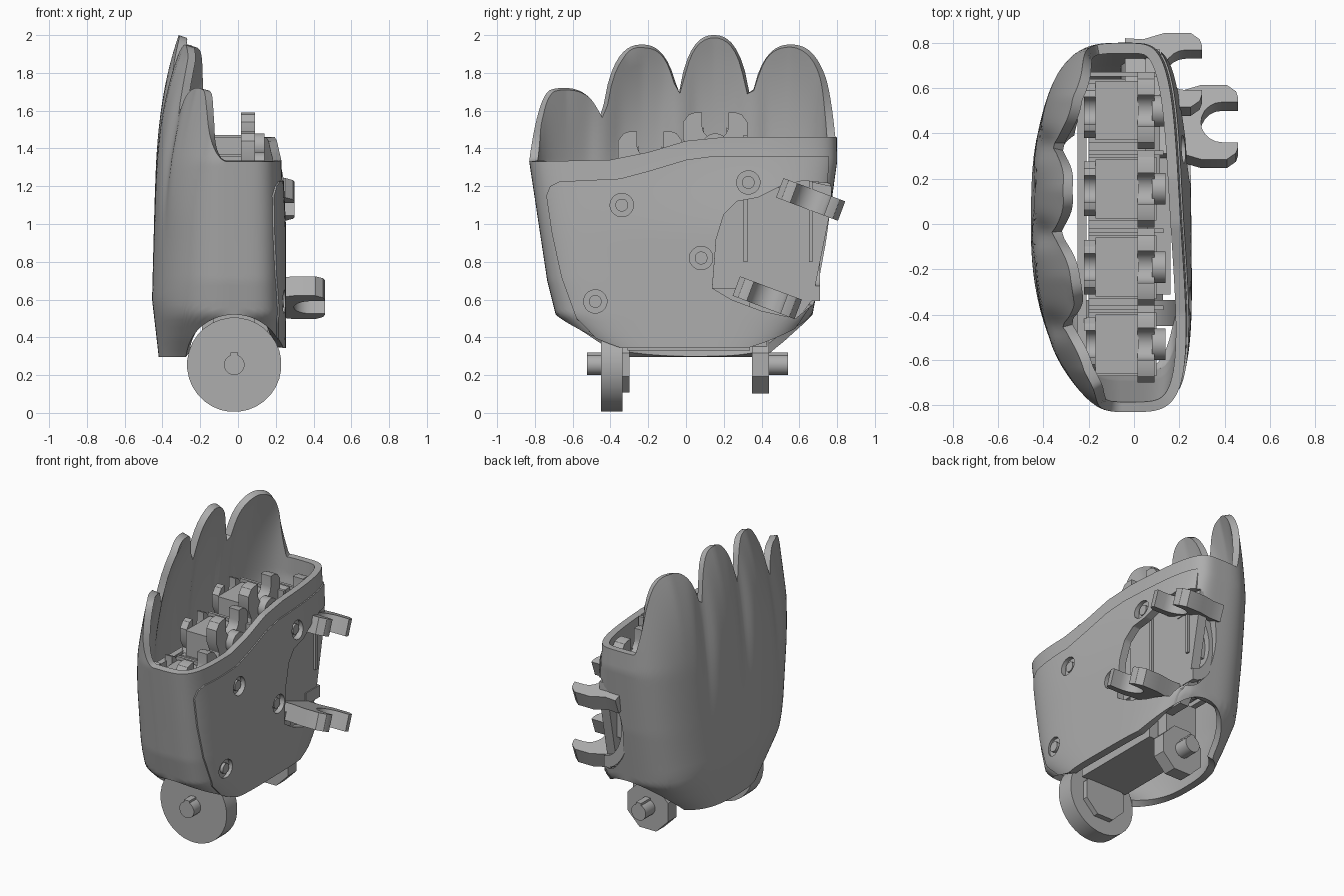
import bpy, bmesh, math
from mathutils import Matrix, Vector

if "Cube" in bpy.data.objects:
    bpy.data.objects.remove(bpy.data.objects["Cube"])

grey = bpy.data.materials.new("mid_grey")
grey.use_nodes = True
grey.diffuse_color = (0.42, 0.42, 0.42, 1)
grey.node_tree.nodes["Principled BSDF"].inputs["Base Color"].default_value = (0.42, 0.42, 0.42, 1)


def make(name, bm):
    mesh = bpy.data.meshes.new(name)
    bm.to_mesh(mesh)
    bm.free()
    mesh.materials.append(grey)
    obj = bpy.data.objects.new(name, mesh)
    bpy.context.collection.objects.link(obj)
    return obj


def prism(name, pts, axis, d0, d1, matrix=Matrix()):
    """Extrude a flat outline along an axis."""
    place = {"x": lambda p, d: (d, p[0], p[1]),
             "y": lambda p, d: (p[0], d, p[1]),
             "z": lambda p, d: (p[0], p[1], d)}[axis]
    bm = bmesh.new()
    low = [bm.verts.new(place(p, d0)) for p in pts]
    high = [bm.verts.new(place(p, d1)) for p in pts]
    bm.faces.new(low)
    bm.faces.new(high)
    for i in range(len(pts)):
        j = (i + 1) % len(pts)
        bm.faces.new((low[i], low[j], high[j], high[i]))
    bm.transform(matrix)
    bmesh.ops.recalc_face_normals(bm, faces=bm.faces)
    return make(name, bm)


def box(name, x, y, z):
    return prism(name, [(x[0], y[0]), (x[1], y[0]), (x[1], y[1]), (x[0], y[1])], "z", *z)


def disc(name, axis, center, r, d0, d1, sides=24, stretch=1):
    steps = [2 * math.pi * (i + 0.5) / sides for i in range(sides)]
    return prism(name, [(center[0] + r * math.cos(t), center[1] + stretch * r * math.sin(t))
                        for t in steps], axis, d0, d1)


def clevis(width, length, r, base):
    """Fork outline with rounded prongs, opening along its first coordinate."""
    c, h = length - 0.07, width / 2
    half = [(0, -base / 2), (c - 2 * r, -h + .03), (c - r, -h), (c + .02, -h),
            (length - .01, .03 - h), (length, .06 - h), (length, -r)]
    arc = [(c + r * math.cos(t), r * math.sin(t))
           for t in (-math.pi / 2 - math.pi * i / 10 for i in range(11))]
    return half + arc + [(a, -b) for a, b in reversed(half)]


def lerp(table, t):
    for (a, va), (b, vb) in zip(table, table[1:]):
        if t <= b:
            k = max(0, (t - a) / (b - a))
            return va + (vb - va) * k
    return table[-1][1]


def smooth(a, b, t):
    t = min(1, max(0, (t - a) / (b - a)))
    return t * t * (3 - 2 * t)


def finish(obj, angle=30):
    """Bake the modifiers, then smooth all but the sharp edges."""
    dg = bpy.context.evaluated_depsgraph_get()
    obj.data = bpy.data.meshes.new_from_object(obj.evaluated_get(dg))
    obj.modifiers.clear()
    bpy.ops.object.select_all(action="DESELECT")
    obj.select_set(True)
    bpy.context.view_layer.objects.active = obj
    bpy.ops.object.shade_smooth_by_angle(angle=math.radians(angle))


def cut(obj, cutter, operation="DIFFERENCE"):
    mod = obj.modifiers.new("cut", "BOOLEAN")
    mod.operation, mod.solver, mod.object = operation, "EXACT", cutter
    cutter.hide_render = True
    cutter.hide_viewport = True


# Hand shell: section limits by height, palm rim, finger guards and their tips
Y_LOW = [(.3, -.42), (.38, -.53), (.52, -.69), (.7, -.735), (.9, -.765), (1.33, -.83), (2, -.82)]
Y_HIGH = [(.3, .46), (.38, .55), (.52, .67), (.9, .74), (1.33, .8), (2, .79)]
X_BACK = [(.3, -.42), (.6, -.455), (1.2, -.44), (2, -.43)]
RIM = [(-.83, 1.33), (-.4, 1.34), (-.2, 1.38), (0, 1.44), (.2, 1.46), (.8, 1.46)]
FINGERS = [(-.65, .22, 1.72), (-.235, .215, 1.95), (.15, .205, 2.0), (.56, .23, 1.95)]
PEAKS = [(c, peak) for c, w, peak in FINGERS]
X_TIP = [(-.83, -.12), (-.65, -.22), (-.24, -.28), (.15, -.315), (.56, -.27), (.8, -.15)]
LEAN = [(-.65, 1.8), (-.24, 3)]
CX = -.05


def finger_top(y):
    best = lerp(RIM, y)
    for c, w, peak in FINGERS:
        d = abs(y - c) / w
        if d < 1:
            best = max(best, 1.38 + (peak - 1.38) * (1 - d ** 2.4) ** .42)
    return best


def surface(u, v, z):
    lo, hi = lerp(Y_LOW, z), lerp(Y_HIGH, z)
    y = (lo + hi) / 2 + v * (hi - lo) / 2
    if u > 0:
        k = smooth(.9, 1.5, z)
        palm = (.245 - .01 * y) * (1 - k) + (.205 - .055 * y) * k
        return Vector((CX + u * (palm - CX), y, z))
    groove = sum(math.exp(-((y - g) / .06) ** 2) for g in (-.45, -.04, .35))
    x = CX + u * (CX - lerp(X_BACK, z)) + .035 * -u * groove * smooth(.8, 1.6, z)
    lean = min(1, max(0, (z - 1) / (lerp(PEAKS, y) - 1))) ** lerp(LEAN, y) * smooth(0, .4, -u)
    return Vector((x + (lerp(X_TIP, y) - x) * lean, y, z))


def loft(name, thickness, offset, cols=240, rows=36):
    bm = bmesh.new()
    grid = []
    for i in range(cols):
        t = 2 * math.pi * i / cols
        c, s = math.cos(t), math.sin(t)
        n = 4.5 if c > 0 else (3 if s > 0 else 2.3)
        r = (abs(c) ** n + abs(s) ** n) ** (-1 / n)
        u, v = r * c, r * s
        y = surface(u, v, 1.5).y
        palm = smooth(-.58, -.02, u)
        top = lerp(RIM, y) * palm + finger_top(y) * (1 - palm)
        foot = surface(u, v, .45)
        bottom = max(.295 + .05 * smooth(.2, .8, u),
                     .25 + math.sqrt(max(0, .27 ** 2 - (foot.x + .02) ** 2)))
        grid.append([bm.verts.new(surface(u, v, bottom + (top - bottom) * j / rows))
                     for j in range(rows + 1)])
    for i in range(cols):
        a, b = grid[i], grid[(i + 1) % cols]
        for j in range(rows):
            bm.faces.new((a[j], b[j], b[j + 1], a[j + 1]))
    obj = make(name, bm)
    solid = obj.modifiers.new("wall", "SOLIDIFY")
    solid.thickness, solid.offset = thickness, offset
    return obj


shell = loft("hand_shell", .045, -1)

# Palm cover: a thin skin over the shell, trimmed to its outline
cover = loft("palm_cover", .04, -.6)
cover_outline = [(-.74, 1.15), (-.72, 1.2), (-.67, 1.225), (-.35, 1.24), (-.2, 1.28), (0, 1.34),
                 (.15, 1.36), (.76, 1.36), (.74, 1.1), (.71, .8), (.65, .55), (.56, .42),
                 (.45, .33), (-.35, .33), (-.47, .39), (-.58, .5), (-.66, .72), (-.71, .95)]
cut(cover, prism("cover_trim", cover_outline, "x", .12, .6), "INTERSECT")

# Thumb pocket, its floor and its opening through the side wall
pocket = [(.14, .66), (.16, .92), (.2, 1.05), (.27, 1.12), (.38, 1.14), (.5, 1.2), (.62, 1.23),
          (.9, 1.2), (.9, .62), (.7, .6), (.58, .5), (.4, .54), (.24, .6)]
cutters = [prism("pocket_cutter", pocket, "x", .1, .6),
           disc("side_opening_cutter", "y", (.13, .88), .17, .58, .95, 32, 1.85)]
prism("thumb_floor", [(.1, .48), (.1, 1.2), (.5, 1.26), (.77, 1.2), (.77, 1.1), (.67, .6),
                      (.58, .48)], "x", .05, .115)
arch = [(r * math.cos(t), r * math.sin(t)) for r, flip in ((.13, 1), (.18, -1))
        for t in (math.pi * (1 + flip * (i / 16 - .5)) for i in range(17))]
finish(prism("thumb_web", [(.12 + a, .88 + 1.6 * b) for a, b in arch], "y", .56, .71))

# Countersunk screws
for y, z in [(-.34, 1.1), (.33, 1.22), (.08, .82), (-.48, .59)]:
    k = smooth(.9, 1.5, z)
    face = .25 - .04 * k - (.01 + .045 * k) * y
    cutters.append(disc("screw_cutter", "x", (y, z), .062, face - .03, face + .1))
    finish(disc("screw", "x", (y, z), .034, face - .05, face - .01, 16))
for cutter in cutters:
    cut(shell, cutter)
    cut(cover, cutter)
finish(shell, 40)
finish(cover, 40)

# Thumb clevises, tilted across the palm
for name, y, z, x0, length in [("lower_thumb_clevis", .43, .61, .06, .4),
                               ("upper_thumb_clevis", .66, 1.13, -.04, .34)]:
    m = Matrix.Translation((x0, y, z)) @ Matrix.Rotation(-.36, 4, "X")
    finish(prism(name, clevis(.35, length, .095, .3), "z", -.055, .055, m))

# Knuckle drives: a motor block, two upright forks and a side hub each
for i, (y, top) in enumerate([(-.53, 1.32), (-.19, 1.49), (.155, 1.59), (.5, 1.44)]):
    box(f"knuckle_motor_{i}", (-.17, .02), (y - .13, y + .13), (.7, top - .13))
    box(f"knuckle_shelf_{i}", (-.2, .1), (y - .14, y + .14), (.75, top - .3))
    box(f"knuckle_divider_{i}", (-.2, .13), (y + .15, y + .17), (.8, top - .12))
    fork = [(b + y, a + top - .26) for a, b in clevis(.34, .26, .07, .3)]
    finish(prism(f"inner_fork_{i}", fork, "x", .015, .09))
    short = [(b + y, a + top - .34) for a, b in clevis(.24, .26, .06, .24)]
    finish(prism(f"outer_fork_{i}", short, "x", -.22, -.17))
    finish(disc(f"knuckle_hub_{i}", "x", (y, top - .18), .07, .08, .14))
box("cavity_floor", (-.2, .06), (-.6, .6), (.72, .78))
box("cavity_liner", (-.25, -.21), (-.56, .64), (.7, 1.2))

# Wrist drive: motor, large wheel, small end plate and keyed shafts
AXLE = (-.02, .255)
box("wrist_motor", (-.19, .16), (-.31, .34), (.33, .66))
finish(disc("wrist_wheel", "y", AXLE, .25, -.45, -.335, 32))
finish(disc("wheel_boss", "y", AXLE, .16, -.34, -.3, 8))
finish(disc("end_plate", "y", AXLE, .165, .35, .44, 8))
box("wheel_hanger", (-.13, .09), (-.36, -.3), (.25, .6))
box("end_plate_hanger", (-.14, .1), (.35, .43), (.25, .6))
for side, d0, d1 in [("front", -.525, -.44), ("back", .43, .54)]:
    finish(disc(f"{side}_shaft", "y", AXLE, .055, d0, d1, 16))
    box(f"{side}_shaft_key", (-.04, 0), (d0, d1), (.28, .32))
